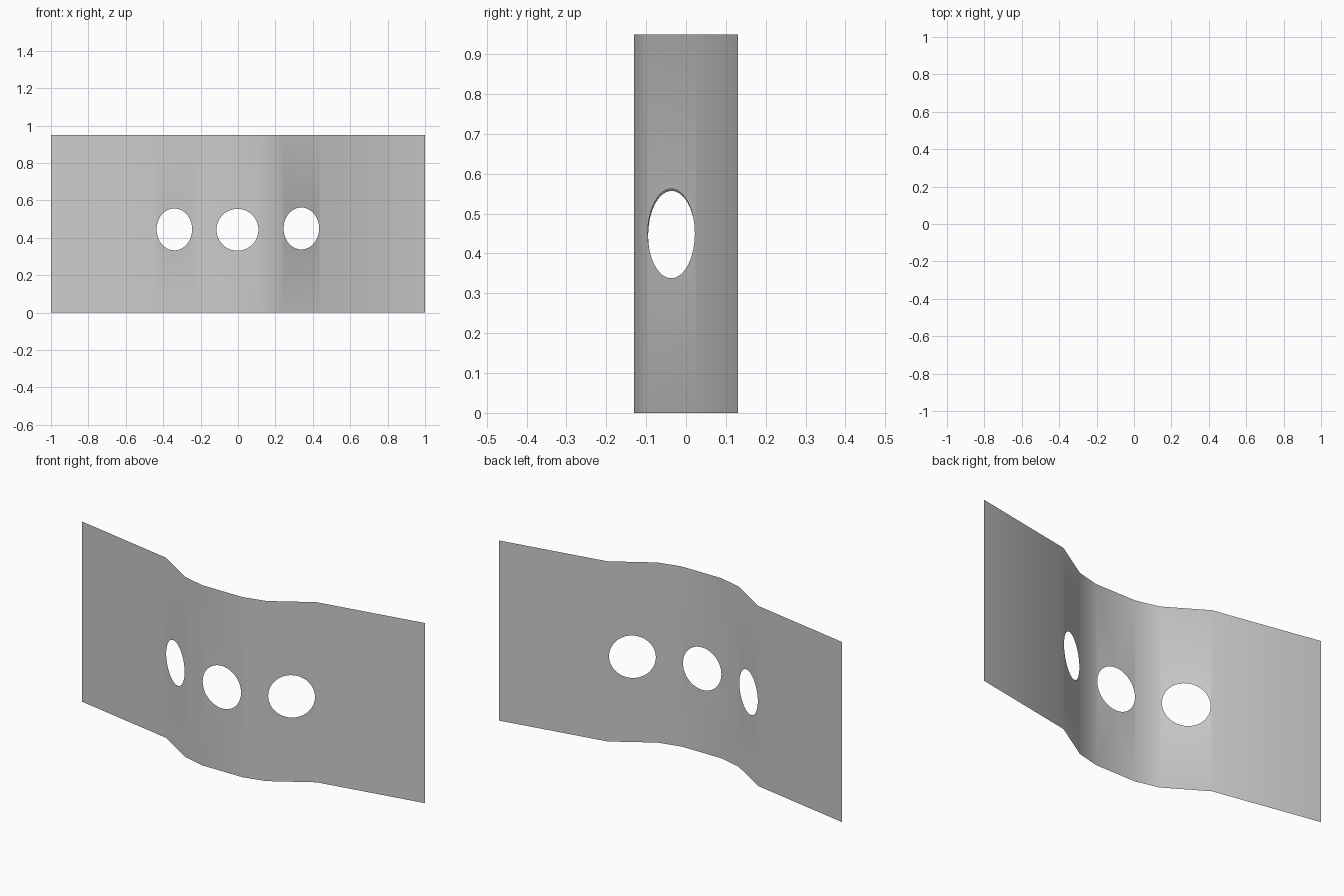
import bpy, bmesh, math
from mathutils import Vector

if "Cube" in bpy.data.objects:
    bpy.data.objects.remove(bpy.data.objects["Cube"])

HEIGHT = 0.95
HOLE_R = 0.112

# Plan profile of the bent sheet, mirrored about x = 0
half = [(0.116, -0.13), (0.237, -0.10), (0.44, 0.026), (1.0, 0.13)]
profile = [(-x, y) for x, y in reversed(half)] + half

# Strip index -> (offset along strip, height) of its round hole
holes = {1: (-0.002, 0.445), 3: (-0.003, 0.443), 5: (0.0, 0.45)}

bm = bmesh.new()


def loop_edges(points):
    verts = [bm.verts.new(p) for p in points]
    return verts, [bm.edges.new((verts[i - 1], verts[i])) for i in range(len(verts))]


# One flat strip per profile segment, with a hole where listed
for i, (p, q) in enumerate(zip(profile, profile[1:])):
    a, b = Vector((*p, 0)), Vector((*q, 0))
    up = Vector((0, 0, HEIGHT))
    corners = [a, b, b + up, a + up]
    if i not in holes:
        bm.faces.new([bm.verts.new(c) for c in corners])
        continue
    offset, z = holes[i]
    along = (b - a).normalized()
    centre = (a + b) / 2 + along * offset + Vector((0, 0, z))
    ring = []
    for k in range(48):
        t = math.tau * k / 48
        ring.append(centre + along * HOLE_R * math.cos(t)
                    + Vector((0, 0, HOLE_R * math.sin(t))))
    edges = loop_edges(corners)[1] + loop_edges(ring)[1]
    bmesh.ops.triangle_fill(bm, edges=edges, use_beauty=True,
                            normal=along.cross(Vector((0, 0, 1))))

# Weld strips into one sheet facing the front
bmesh.ops.remove_doubles(bm, verts=bm.verts, dist=0.0005)
for f in bm.faces:
    f.normal_update()
    if f.normal.y > 0:
        f.normal_flip()
    f.smooth = True

mesh = bpy.data.meshes.new("bent_sheet")
bm.to_mesh(mesh)
bm.free()
sheet = bpy.data.objects.new("bent_sheet", mesh)
bpy.context.collection.objects.link(sheet)
